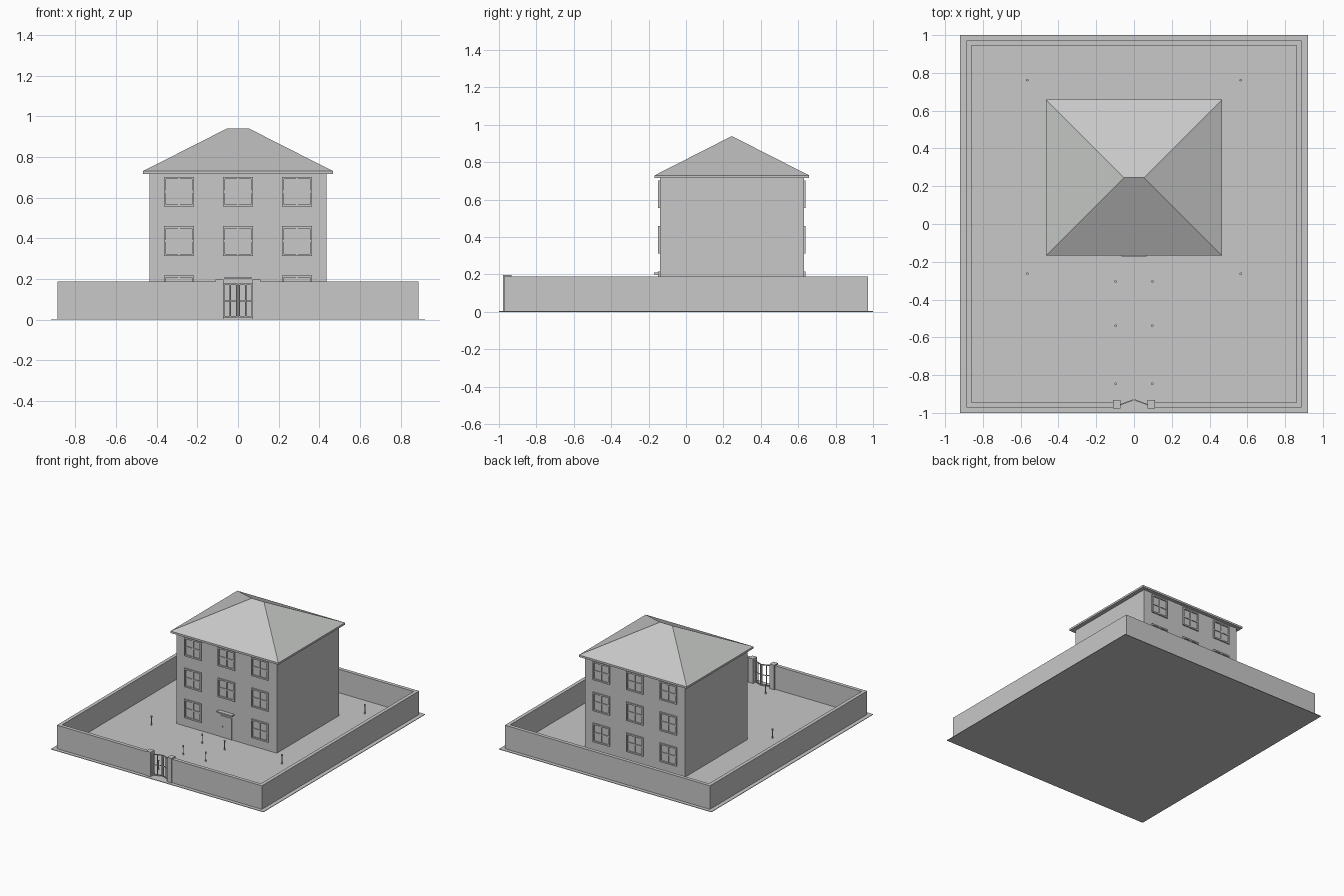
import bpy, bmesh
from math import atan2, hypot
from mathutils import Matrix, Vector

cube = bpy.data.objects.get("Cube")
if cube:
    bpy.data.objects.remove(cube, do_unlink=True)

grey = bpy.data.materials.new("plain grey")
grey.use_nodes = True
COLOUR = (0.57, 0.58, 0.57, 1)
grey.diffuse_color = COLOUR
grey.node_tree.nodes["Principled BSDF"].inputs["Base Color"].default_value = COLOUR


def finish(name, bm):
    mesh = bpy.data.meshes.new(name)
    bmesh.ops.recalc_face_normals(bm, faces=bm.faces)
    bm.to_mesh(mesh)
    bm.free()
    mesh.materials.append(grey)
    obj = bpy.data.objects.new(name, mesh)
    bpy.context.collection.objects.link(obj)
    return obj


def boxes(name, spans):
    """One object from boxes given as (x0, x1, y0, y1, z0, z1)."""
    bm = bmesh.new()
    for x0, x1, y0, y1, z0, z1 in spans:
        centre = Vector((x0 + x1, y0 + y1, z0 + z1)) / 2
        size = Matrix.Diagonal((x1 - x0, y1 - y0, z1 - z0, 1))
        bmesh.ops.create_cube(bm, size=1, matrix=Matrix.Translation(centre) @ size)
    return finish(name, bm)


def frame(x0, x1, y0, y1, z0, z1, t):
    """Four bars around a rectangle in the xz plane."""
    return [(x0, x0 + t, y0, y1, z0, z1), (x1 - t, x1, y0, y1, z0, z1),
            (x0 + t, x1 - t, y0, y1, z0, z0 + t), (x0 + t, x1 - t, y0, y1, z1 - t, z1)]


# Ground slab
GROUND = 0.004
boxes("ground", [(-0.92, 0.92, -1, 1, 0, GROUND)])

# Perimeter wall with a gap for the gate
WX, WY, T, WH, GAP = 0.888, 0.972, 0.028, 0.188, 0.09
boxes("perimeter_wall", [
    (-WX, -WX + T, -WY, WY, GROUND, WH), (WX - T, WX, -WY, WY, GROUND, WH),
    (-WX + T, WX - T, WY - T, WY, GROUND, WH),
    (-WX + T, -GAP, -WY, -WY + T, GROUND, WH), (GAP, WX - T, -WY, -WY + T, GROUND, WH)])

# Gate pillars and the two leaves, slightly ajar inwards
for side, label in ((1, "left"), (-1, "right")):
    x0, x1 = sorted((side * 0.071, side * 0.111))
    boxes("gate_pillar_" + label, [(x0, x1, -0.978, -0.932, GROUND, 0.196)])
    hinge, tip = Vector((side * 0.073, -0.957, 0)), Vector((side * 0.003, -0.931, 0))
    run = tip - hinge
    w, d = hypot(run.x, run.y), 0.003
    bars = frame(0, w, -d, d, 0.01, 0.177, 0.007)
    bars.append((w / 2 - 0.003, w / 2 + 0.003, -d, d, 0.017, 0.17))
    bars.append((0.007, w - 0.007, -d * 0.8, d * 0.8, 0.09, 0.095))
    leaf = boxes("gate_leaf_" + label, bars)
    leaf.data.transform(Matrix.Translation(hinge) @ Matrix.Rotation(atan2(run.y, run.x), 4, "Z"))

# House body
HX, FRONT, BACK = 0.434, -0.14, 0.63
MID = (FRONT + BACK) / 2
boxes("house_walls", [(-HX, HX, FRONT, BACK, GROUND, 0.72)])

# Hipped roof: eave slab with sloping top and short ridge
bm = bmesh.new()
EX, EY = 0.467, 0.413


def ring(z):
    return [bm.verts.new((sx * EX, MID + sy * EY, z))
            for sx, sy in ((-1, -1), (1, -1), (1, 1), (-1, 1))]


low, high = ring(0.715), ring(0.73)
ridge_r, ridge_l = (bm.verts.new((x, MID, 0.94)) for x in (-0.053, 0.053))
bm.faces.new(low[::-1])
for i in range(4):
    j = (i + 1) % 4
    bm.faces.new((low[i], low[j], high[j], high[i]))
bm.faces.new((high[0], high[1], ridge_l, ridge_r))
bm.faces.new((high[1], high[2], ridge_l))
bm.faces.new((high[2], high[3], ridge_r, ridge_l))
bm.faces.new((high[3], high[0], ridge_r))
finish("hipped_roof", bm)

# Windows: outer frame and a crossed glazing bar, three by three per facade
OUT, HALF, TALL = 0.009, 0.074, 0.147
for facade, wall, out in (("front", FRONT, -OUT), ("back", BACK, OUT)):
    y0, y1 = sorted((wall, wall + out))
    m0, m1 = sorted((wall, wall + out * 0.7))
    for floor in range(3):
        z = 0.07 + floor * 0.2425
        for col in (-1, 0, 1):
            if facade == "front" and floor == 0 and col == 0:
                continue
            x = col * 0.29
            bars = frame(x - HALF, x + HALF, y0, y1, z, z + TALL, 0.011)
            bars.append((x - 0.005, x + 0.005, m0, m1, z, z + TALL))
            bars.append((x - HALF, x + HALF, m0, m1, z + TALL / 2 - 0.005, z + TALL / 2 + 0.005))
            boxes(f"{facade}_window_{floor}_{col + 1}", bars)

# Front door with jambs, knob and canopy
boxes("door_frame", [(-0.048, -0.042, FRONT - 0.006, FRONT, GROUND, 0.168),
                     (0.042, 0.048, FRONT - 0.006, FRONT, GROUND, 0.168),
                     (-0.048, 0.048, FRONT - 0.006, FRONT, 0.168, 0.174)])
boxes("door_panel", [(-0.042, 0.042, FRONT - 0.002, FRONT, GROUND, 0.168)])
boxes("door_knob", [(-0.036, -0.03, FRONT - 0.008, FRONT, 0.085, 0.091)])
boxes("door_canopy", [(-0.066, 0.066, FRONT - 0.031, FRONT, 0.2, 0.21)])

# Garden lamps: base, thin post and head
spots = [(0.097, -0.304), (0.097, -0.538), (0.097, -0.846), (0.565, -0.263), (0.565, 0.762)]
for n, (px, py) in enumerate(spots):
    for side in (-1, 1):
        bm = bmesh.new()
        for r0, r1, z0, z1 in ((0.006, 0.004, GROUND, 0.014), (0.003, 0.003, 0.014, 0.06),
                               (0.005, 0.007, 0.06, 0.076)):
            bmesh.ops.create_cone(bm, cap_ends=True, segments=10, radius1=r0, radius2=r1, depth=z1 - z0,
                                  matrix=Matrix.Translation((side * px, py, (z0 + z1) / 2)))
        finish(f"garden_lamp_{n}_{'left' if side > 0 else 'right'}", bm)
